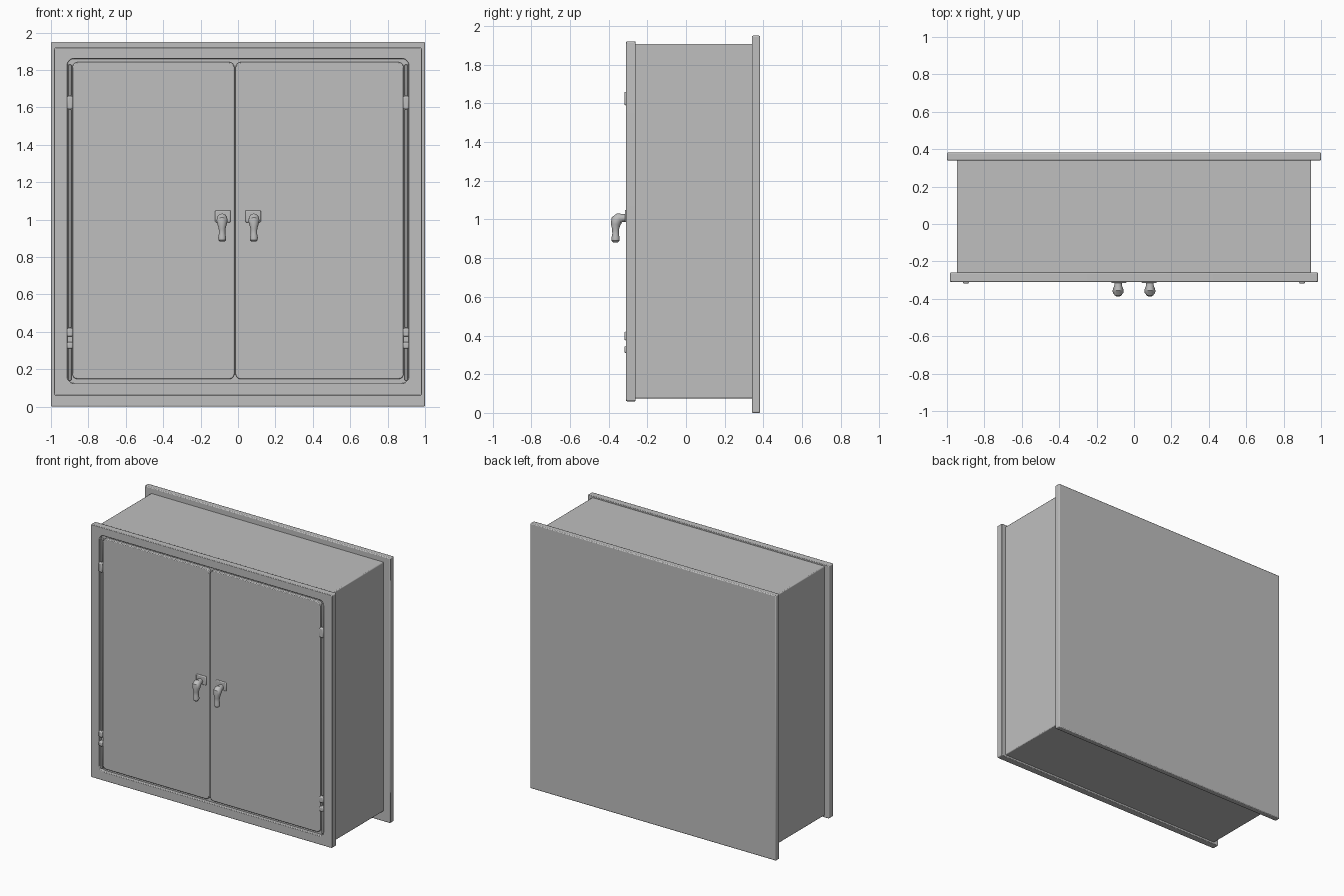
import bpy, bmesh, math
from mathutils import Vector

if "Cube" in bpy.data.objects:
    bpy.data.objects.remove(bpy.data.objects["Cube"])

grey = bpy.data.materials.new("cabinet grey")
grey.diffuse_color = (0.52, 0.52, 0.52, 1)
grey.use_nodes = True
grey.node_tree.nodes["Principled BSDF"].inputs["Base Color"].default_value = grey.diffuse_color


def finish(ob, bevel=0.0):
    ob.data.materials.clear()
    ob.data.materials.append(grey)
    if bevel:
        m = ob.modifiers.new("edge", "BEVEL")
        m.width, m.segments, m.limit_method = bevel, 2, "ANGLE"
    bpy.ops.object.select_all(action="DESELECT")
    ob.select_set(True)
    bpy.context.view_layer.objects.active = ob
    bpy.ops.object.shade_smooth_by_angle(angle=math.radians(35))
    return ob


def from_bmesh(name, bm, bevel=0.0):
    bmesh.ops.recalc_face_normals(bm, faces=bm.faces)
    me = bpy.data.meshes.new(name)
    bm.to_mesh(me)
    bm.free()
    ob = bpy.data.objects.new(name, me)
    bpy.context.collection.objects.link(ob)
    return finish(ob, bevel)


def box(name, x, y, z, bevel=0.0):
    bm = bmesh.new()
    bmesh.ops.create_cube(bm, size=1)
    for v in bm.verts:
        v.co = Vector([(r[0] + r[1]) / 2 + c * (r[1] - r[0])
                       for c, r in zip(v.co, (x, y, z))])
    return from_bmesh(name, bm, bevel)


def rounded(x, z, r, n=6):
    """Rounded rectangle outline, anticlockwise, n + 1 points per corner."""
    pts = []
    for i, (cx, cz) in enumerate([(x[1] - r, z[1] - r), (x[0] + r, z[1] - r),
                                  (x[0] + r, z[0] + r), (x[1] - r, z[0] + r)]):
        for k in range(n + 1):
            a = math.pi / 2 * (i + k / n)
            pts.append((cx + r * math.cos(a), cz + r * math.sin(a)))
    return pts


def ring_frame(name, outer, inner, y, bevel):
    """Closed frame made by joining matching outer and inner outlines."""
    bm = bmesh.new()
    loops = [[bm.verts.new((px, py, pz)) for px, pz in pts]
             for pts, py in ((outer, y[0]), (inner, y[0]), (inner, y[1]), (outer, y[1]))]
    n = len(outer)
    for a in range(4):
        p, q = loops[a], loops[(a + 1) % 4]
        for i in range(n):
            j = (i + 1) % n
            bm.faces.new((p[i], p[j], q[j], q[i]))
    return from_bmesh(name, bm, bevel)


def slab(name, outline, y, bevel):
    bm = bmesh.new()
    front, back = [[bm.verts.new((px, py, pz)) for px, pz in outline] for py in y]
    bm.faces.new(front)
    bm.faces.new(back)
    n = len(outline)
    for i in range(n):
        j = (i + 1) % n
        bm.faces.new((front[i], front[j], back[j], back[i]))
    return from_bmesh(name, bm, bevel)


def tube(name, x, path, n=16):
    """Round sections swept along a path of (y, z, radius) points."""
    bm = bmesh.new()
    rings = []
    for i, (y, z, r) in enumerate(path):
        a, b = path[max(i - 1, 0)], path[min(i + 1, len(path) - 1)]
        t = Vector((0, b[0] - a[0], b[1] - a[1])).normalized()
        side, up = Vector((1, 0, 0)), Vector((0, -t.z, t.y))
        rings.append([bm.verts.new(Vector((x, y, z)) + r * (
            side * math.cos(2 * math.pi * k / n) + up * math.sin(2 * math.pi * k / n)))
            for k in range(n)])
    for p, q in zip(rings, rings[1:]):
        for k in range(n):
            j = (k + 1) % n
            bm.faces.new((p[k], p[j], q[j], q[k]))
    bm.faces.new(rings[0])
    bm.faces.new(rings[-1])
    return from_bmesh(name, bm)


# Case and the wide panel behind it
box("case", (-0.947, 0.947), (-0.285, 0.36), (0.075, 1.908), 0.006)
box("back_panel", (-1, 1), (0.34, 0.383), (0, 1.95), 0.006)

# Front frame with a rounded opening
ring_frame("front_frame", rounded((-0.983, 0.983), (0.06, 1.92), 0.008),
           rounded((-0.912, 0.912), (0.125, 1.86), 0.035), (-0.309, -0.26), 0.004)

lever = [(-0.300, 1.008, 0.020), (-0.328, 1.008, 0.020), (-0.346, 1.007, 0.027),
         (-0.358, 0.996, 0.030), (-0.364, 0.975, 0.025), (-0.364, 0.950, 0.018),
         (-0.364, 0.925, 0.017), (-0.364, 0.905, 0.021), (-0.364, 0.890, 0.020),
         (-0.364, 0.882, 0.012)]

for s, side in ((-1, "left"), (1, "right")):
    # Doors, set apart from the frame by a narrow groove
    mid = -0.016
    x = (-0.886, mid - 0.003) if s < 0 else (mid + 0.003, 0.886)
    slab(side + "_door", rounded(x, (0.147, 1.842), 0.03), (-0.309, -0.28), 0.005)
    # Handle with its mounting plate
    hx = s * 0.085
    box(side + "_handle_plate", tuple(sorted((s * 0.04, s * 0.122))),
        (-0.316, -0.30), (0.985, 1.05), 0.006)
    tube(side + "_handle", hx, lever)
    # Hinge barrels and the strips in the side grooves
    for i, (z0, z1) in enumerate([(0.31, 0.345), (0.375, 0.42), (1.59, 1.66)]):
        box(f"{side}_hinge_{i}", tuple(sorted((s * 0.883, s * 0.914))),
            (-0.319, -0.285), (z0, z1), 0.007)
    for i, (z0, z1) in enumerate([(0.14, 0.325), (0.42, 1.59), (1.66, 1.83)]):
        box(f"{side}_groove_strip_{i}", tuple(sorted((s * 0.891, s * 0.907))),
            (-0.303, -0.28), (z0, z1), 0.004)
